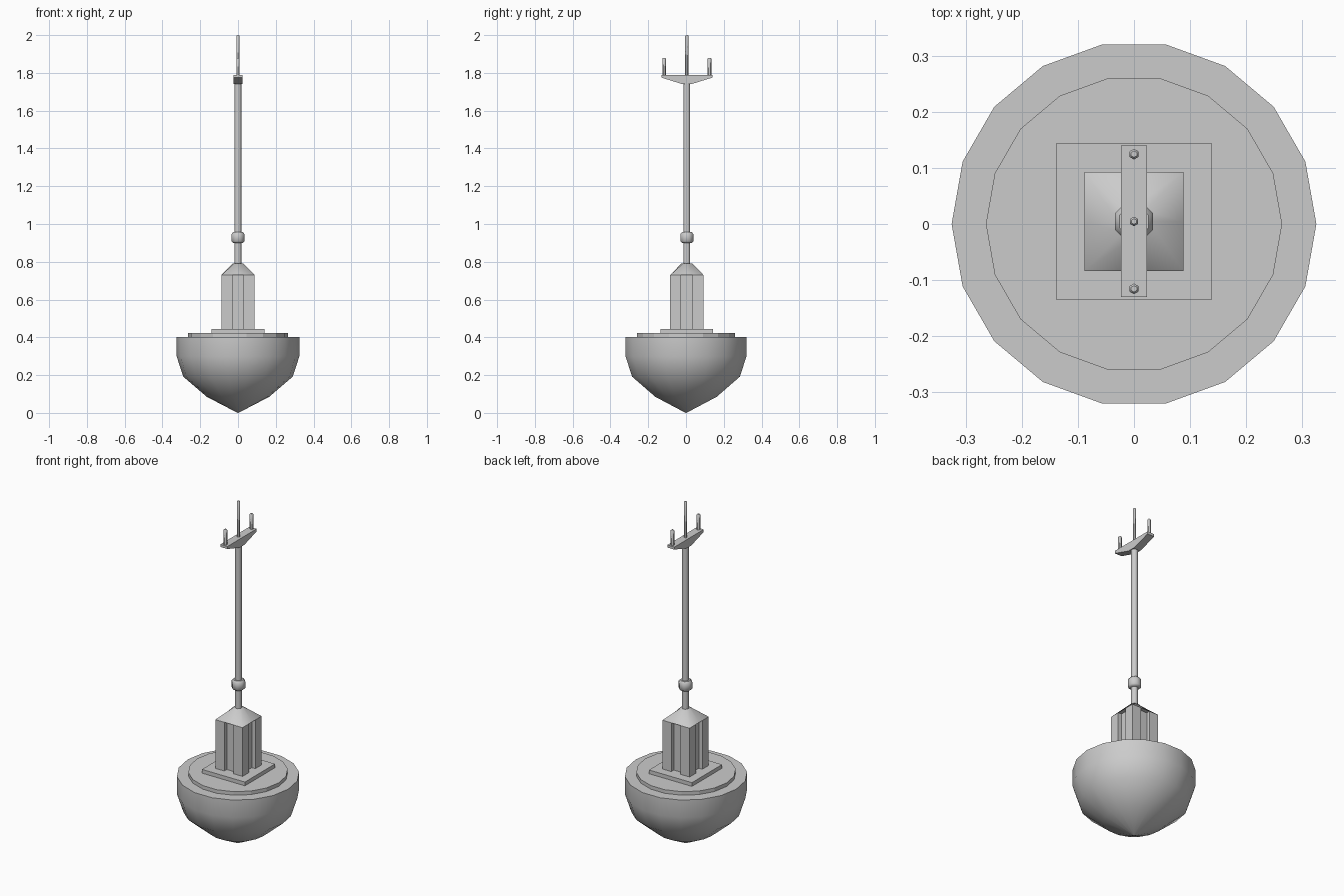
import bpy, bmesh
from math import radians, sin, cos, pi

if "Cube" in bpy.data.objects:
    bpy.data.objects.remove(bpy.data.objects["Cube"])

Y0 = 0.0045  # superstructure sits slightly off the hull centre


def make(name, verts, faces, smooth=None):
    me = bpy.data.meshes.new(name)
    me.from_pydata(verts, [], faces)
    bm = bmesh.new()
    bm.from_mesh(me)
    bmesh.ops.remove_doubles(bm, verts=bm.verts, dist=1e-5)
    bmesh.ops.recalc_face_normals(bm, faces=bm.faces)
    bm.to_mesh(me)
    bm.free()
    ob = bpy.data.objects.new(name, me)
    bpy.context.collection.objects.link(ob)
    if smooth:
        bpy.ops.object.select_all(action='DESELECT')
        ob.select_set(True)
        bpy.context.view_layer.objects.active = ob
        bpy.ops.object.shade_smooth_by_angle(angle=radians(smooth))
    return ob


def loft(name, rings, smooth=None):
    """Skin a stack of equal-length rings and cap both ends."""
    n = len(rings[0])
    verts = [v for r in rings for v in r]
    faces = [(k*n+i, k*n+(i+1) % n, (k+1)*n+(i+1) % n, (k+1)*n+i)
             for k in range(len(rings)-1) for i in range(n)]
    faces += [tuple(range(n))[::-1], tuple(range(len(verts)-n, len(verts)))]
    return make(name, verts, faces, smooth)


def ring(r, z, n, y=0.0, start=0.0):
    return [(r*cos(start+2*pi*i/n), y+r*sin(start+2*pi*i/n), z) for i in range(n)]


def lathe(name, profile, n, y=0.0, start=0.0, smooth=None):
    return loft(name, [ring(r, z, n, y, start) for r, z in profile], smooth)


def prism(name, outline, z0, z1):
    return loft(name, [[(x, y, z) for x, y in outline] for z in (z0, z1)])


# floating hull and deck disc
lathe("hull", [(0.002, 0), (0.165, 0.085), (0.29, 0.192), (0.325, 0.30), (0.325, 0.402)],
      18, smooth=50)
lathe("deck_disc", [(0.264, 0.40), (0.264, 0.423)], 18)

# square base plate
p = 0.139
prism("base_plate", [(-p, Y0-p), (p, Y0-p), (p, Y0+p), (-p, Y0+p)], 0.42, 0.445)

# tower with a vertical groove in each side
h, g, d = 0.088, 0.03, 0.023
side = [(-h, -h), (-g, -h), (-g, -h+d), (g, -h+d), (g, -h)]
outline = []
for k in range(4):
    c, s = (1, 0, -1, 0)[k], (0, 1, 0, -1)[k]
    outline += [(x*c-y*s, Y0+x*s+y*c) for x, y in side]
prism("tower", outline, 0.445, 0.73)

# roof: square eave blending to a round neck
eave = [(h, 0), (h, h), (0, h), (-h, h), (-h, 0), (-h, -h), (0, -h), (h, -h)]
loft("tower_roof", [[(x, Y0+y, 0.73) for x, y in eave], ring(0.028, 0.792, 8, Y0)], 65)

# mast and collar
t = pi/8
lathe("mast", [(0.019, 0.78), (0.019, 1.745)], 8, Y0, t, 50)
lathe("mast_collar", [(0.028, 0.90), (0.037, 0.908), (0.037, 0.947), (0.028, 0.957)],
      8, Y0, t, 50)

# crossarm, tapered underneath
arm = [(-0.135, 1.79), (-0.135, 1.775), (-0.022, 1.74),
       (0.022, 1.74), (0.135, 1.775), (0.135, 1.79)]
loft("crossarm", [[(x, Y0+y, z) for y, z in arm] for x in (-0.023, 0.023)])

# antennas
for name, y, top, r in (("antenna_front", -0.12, 1.88, 0.0095),
                        ("antenna_middle", 0, 2.0, 0.0085),
                        ("antenna_back", 0.12, 1.88, 0.0095)):
    lathe(name, [(r, 1.78), (r, top-0.004), (r*0.6, top)], 6, Y0+y, pi/2, 50)
